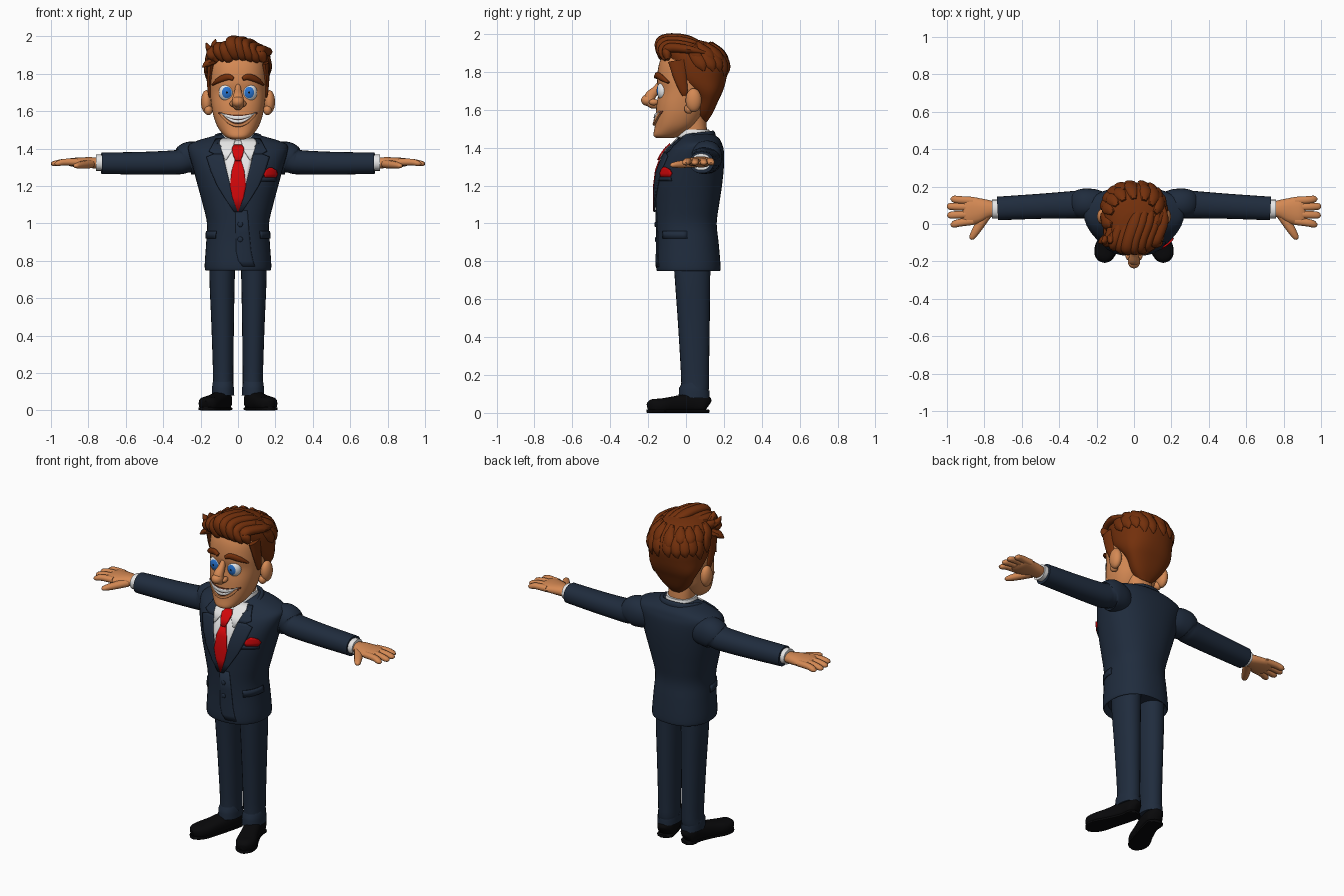
import bpy, bmesh, math, random
from mathutils import Vector

random.seed(4)

def mat(name, *c):
    m = bpy.data.materials.new(name)
    m.diffuse_color = (*c, 1)
    return m

SUIT = mat("navy cloth", .014, .025, .047)
SKIN = mat("tan skin", .66, .25, .088)
HAIR = mat("auburn hair", .17, .029, .0035)
BLACK = mat("black leather", .0025, .0025, .003)
WHITE = mat("white", .8, .8, .8)
RED = mat("red silk", .65, .002, .003)
BLUE = mat("blue iris", .02, .17, .62)
DARK = mat("dark mouth", .16, .04, .02)

def finish(name, bm, *mats, thick=0):
    bmesh.ops.recalc_face_normals(bm, faces=bm.faces)
    me = bpy.data.meshes.new(name)
    bm.to_mesh(me)
    bm.free()
    for m in mats:
        me.materials.append(m)
    me.shade_smooth()
    me.set_sharp_from_angle(angle=math.radians(45))
    ob = bpy.data.objects.new(name, me)
    bpy.context.collection.objects.link(ob)
    if thick:
        sol = ob.modifiers.new("thickness", 'SOLIDIFY')
        sol.thickness, sol.offset = thick, 0

def smooth(rows, n=4):
    """Catmull-Rom through rows of numbers."""
    r, out = [Vector(p) for p in rows], []
    for i in range(len(r) - 1):
        p0, p1, p2, p3 = r[max(i - 1, 0)], r[i], r[i + 1], r[min(i + 2, len(r) - 1)]
        for k in range(n):
            t = k / n
            out.append(.5 * (2 * p1 + (p2 - p0) * t + (2 * p0 - 5 * p1 + 4 * p2 - p3) * t * t
                             + (3 * p1 - p0 - 3 * p2 + p3) * t ** 3))
    return out + [r[-1]]

def power(v, e):
    return math.copysign(abs(v) ** e, v)

def skin(name, rings, m, closed=True, thick=0):
    """Join rows of points; closed rows become a capped tube, open rows a thin plate."""
    bm = bmesh.new()
    vs = [[bm.verts.new(p) for p in r] for r in rings]
    n = len(vs[0])
    for a, b in zip(vs, vs[1:]):
        for i in range(n if closed else n - 1):
            bm.faces.new((a[i], a[(i + 1) % n], b[(i + 1) % n], b[i]))
    if closed:
        bm.faces.new(vs[0])
        bm.faces.new(vs[-1])
    finish(name, bm, m, thick=thick)

def ring_point(r, a, n=2.3, off=0):
    """Point on a section r = (z, y front, y back, half width); angle from the front."""
    z, yf, yb, rx = r
    return Vector(((rx + off) * power(math.sin(a), 2 / n),
                   (yf + yb) / 2 - ((yb - yf) / 2 + off) * power(math.cos(a), 2 / n), z))

def loft(name, rows, m, n=2.3, seg=40):
    skin(name, [[ring_point(r, 2 * math.pi * i / seg, n) for i in range(seg)] for r in rows], m)

def section(rows, z):
    for a, b in zip(rows, rows[1:]):
        if a[0] <= z <= b[0]:
            return a.lerp(b, (z - a[0]) / (b[0] - a[0] + 1e-9))
    return rows[-1]

def on_front(rows, x, z, off=0, n=2.3):
    r = section(rows, z)
    p = ring_point(r, math.asin(min(1, abs(x) / r[3]) ** (n / 2)), n)
    return Vector((x, p.y - off, z))

def patch(name, rows, edges, m, off=.004, s=1, thick=.006):
    """Thin plate on the front of a loft; edges = (z, x0, x1) top to bottom."""
    skin(name, [[on_front(rows, s * (x0 + (x1 - x0) * i / 8), z, off) for i in range(9)]
                for z, x0, x1 in edges], m, False, thick)

def tube(name, pts, m, ref=(0, 1, 0), s=1, seg=14, n=2.2, floor=-1):
    """Tube through (x, y, z, half size along ref, other half size)."""
    P, rings = smooth(pts), []
    for i, p in enumerate(P):
        t = Vector((P[min(i + 1, len(P) - 1)] - P[max(i - 1, 0)])[:3]).normalized()
        u = Vector(ref)
        u = (u - t * u.dot(t)).normalized()
        v = t.cross(u)
        ring = []
        for j in range(seg):
            a = 2 * math.pi * j / seg
            q = Vector(p[:3]) + u * p[3] * power(math.cos(a), 2 / n) + v * p[4] * power(math.sin(a), 2 / n)
            ring.append((q.x * s, q.y, max(q.z, floor)))
        rings.append(ring)
    skin(name, rings, m)

def ball(name, c, size, *mats):
    bm = bmesh.new()
    bmesh.ops.create_uvsphere(bm, u_segments=24, v_segments=24, radius=1)
    for v in bm.verts:
        v.co = Vector((v.co.x, -v.co.z, v.co.y))
    if len(mats) > 1:  # iris and pupil around the front pole
        for f in bm.faces:
            d = -f.calc_center_median().normalized().y
            f.material_index = 2 if d > .985 else 1 if d > .82 else 0
    for v in bm.verts:
        v.co = Vector(c) + Vector([a * b for a, b in zip(v.co, size)])
    finish(name, bm, *mats)

# Jacket body
jacket = smooth([(.78, -.13, .16, .15), (.748, -.15, .178, .172), (.78, -.158, .182, .178), (.9, -.155, .172, .17),
                 (1.0, -.157, .162, .166), (1.1, -.16, .175, .188), (1.2, -.16, .19, .215), (1.3, -.145, .2, .242),
                 (1.38, -.105, .2, .265), (1.42, -.065, .19, .262), (1.445, -.04, .178, .21), (1.465, -.02, .155, .14),
                 (1.478, -.01, .135, .085)])
loft("jacket", jacket, SUIT)

# Shirt front, tie, closing edge, buttons and breast pocket
patch("shirt_front", jacket, [(1.455, -.09, .09), (1.42, -.09, .09), (1.37, -.08, .08), (1.3, -.065, .065),
                              (1.2, -.042, .042), (1.1, -.018, .018), (1.06, -.004, .004)], WHITE)
patch("tie_knot", jacket, [(1.42, -.02, .02), (1.4, -.033, .033), (1.37, -.027, .027), (1.335, -.014, .014)],
      RED, .018, thick=.009)
patch("tie_blade", jacket, [(1.345, -.014, .014), (1.28, -.034, .034), (1.2, -.043, .043), (1.14, -.03, .03),
                            (1.065, -.003, .003)], RED, .011)
patch("jacket_overlap", jacket, [(1.07, -.012, .05), (.95, -.012, .06), (.85, -.01, .07), (.8, .002, .08),
                                 (.77, .025, .09)], SUIT, .0005, thick=.005)
for z in (.995, .915):
    ball("jacket_button", on_front(jacket, .012, z, .004), (.014, .006, .014), SUIT)
patch("breast_pocket", jacket, [(1.247, .12, .2), (1.225, .12, .2)], SUIT, .004)
patch("pocket_square", jacket, [(1.298, .165, .178), (1.285, .148, .203), (1.265, .138, .21), (1.245, .145, .2)],
      RED, .008, thick=.009)

# Jacket collar, neck and shirt collar band
half = [(.11, -.055, 1.41, .022, .012), (.118, .04, 1.448, .026, .014), (.078, .12, 1.458, .028, .014)]
tube("jacket_collar", half + [(0, .142, 1.46, .03, .014)] + [(-p[0], *p[1:]) for p in half[::-1]], SUIT, (0, 0, 1))
loft("neck", smooth([(1.38, -.02, .11, .075), (1.5, -.03, .11, .075), (1.6, -.03, .1, .08)]), SKIN)
loft("shirt_collar_band", smooth([(1.4, -.06, .13, .095), (1.46, -.045, .13, .09), (1.495, -.035, .122, .083)]), WHITE)

for s in (1, -1):
    # Shirt collar wings, lapels and wrapped pocket flaps
    patch("shirt_collar_wing", jacket, [(1.455, .012, .09), (1.43, .02, .1), (1.39, .03, .088), (1.34, .062, .07)],
          WHITE, .011, s)
    patch("lapel_top", jacket, [(1.45, .085, .12), (1.41, .088, .14), (1.385, .086, .155), (1.37, .083, .125)],
          SUIT, .009, s, .008)
    patch("lapel", jacket, [(1.375, .082, .115), (1.355, .078, .168), (1.28, .06, .145), (1.2, .04, .11),
                            (1.12, .018, .06), (1.06, -.002, .02)], SUIT, .008, s, .008)
    skin("pocket_flap", [[ring_point(section(jacket, z), s * (.72 + .85 * i / 8), 2.3, .003) for i in range(9)]
                         for z in (.96, .92)], SUIT, False, .006)
    # Arms: sleeve, shirt cuff, hand
    tube("sleeve", [(.14, .1, 1.34, .06, .07), (.2, .105, 1.346, .078, .082), (.25, .11, 1.35, .08, .088),
                    (.277, .108, 1.345, .079, .082), (.295, .105, 1.334, .075, .069), (.33, .103, 1.327, .073, .065),
                    (.5, .095, 1.322, .067, .061), (.73, .083, 1.322, .063, .057)], SUIT, s=s, seg=24)
    tube("shirt_cuff", [(.7, .08, 1.325, .05, .044), (.758, .08, 1.325, .05, .044)], WHITE, s=s, seg=20)
    tube("palm", [(.74, .08, 1.322, .037, .029), (.79, .08, 1.325, .052, .03), (.84, .073, 1.326, .07, .027),
                  (.89, .069, 1.327, .076, .023), (.915, .069, 1.327, .06, .014)], SKIN, s=s)
    for y0, y1, tip in ((.124, .133, .98), (.09, .094, 1), (.052, .047, .998), (.016, -.002, .98)):
        tube("finger", [(.86, y0, 1.328, .021, .019), (.93, (y0 + y1) / 2, 1.328, .0205, .018),
                        (tip - .015, y1, 1.32, .018, .014), (tip, y1, 1.318, .006, .004)], SKIN, s=s, seg=10)
    tube("thumb", [(.79, .05, 1.318, .028, .023), (.825, -.005, 1.314, .025, .021), (.85, -.045, 1.311, .021, .018),
                   (.867, -.073, 1.308, .015, .012), (.872, -.083, 1.308, .004, .004)], SKIN, (1, 0, 0), s, 10)
    # Legs and shoes
    tube("trouser_leg", [(.08, .03, .86, .068, .1), (.085, .034, .72, .068, .094), (.082, .042, .45, .06, .083),
                         (.079, .048, .16, .054, .073), (.08, .044, .125, .059, .08), (.08, .043, .08, .06, .082)],
         SUIT, (1, 0, 0), s, 24)
    tube("shoe", [(.072, .116, .04, .02, .03), (.077, .095, .05, .046, .05), (.088, .03, .053, .049, .053),
                  (.12, -.06, .044, .053, .044), (.149, -.13, .038, .059, .038), (.165, -.178, .036, .046, .036),
                  (.172, -.2, .032, .018, .02)], BLACK, (1, 0, 0), s, 20, 2.6, floor=.012)
    tube("shoe_sole", [(.072, .118, .009, .022, .009), (.077, .095, .009, .048, .009), (.088, .03, .009, .046, .009),
                       (.12, -.06, .009, .053, .009), (.149, -.13, .009, .061, .009), (.165, -.18, .009, .047, .009),
                       (.172, -.203, .009, .018, .009)], BLACK, (1, 0, 0), s, 16, 4)

# Head and nose
head = smooth([(1.45, -.155, -.07, .035), (1.465, -.172, -.02, .068), (1.51, -.165, .05, .106), (1.57, -.16, .09, .13),
               (1.63, -.155, .11, .142), (1.7, -.145, .14, .15), (1.76, -.153, .17, .153), (1.85, -.14, .18, .15),
               (1.92, -.1, .15, .12), (1.95, -.05, .12, .08)])
loft("head", head, SKIN)
tube("nose", [(0, -.13, 1.75, .012, .015), (0, -.155, 1.71, .018, .02), (0, -.19, 1.668, .03, .03),
              (0, -.185, 1.635, .03, .026), (0, -.15, 1.625, .02, .02)], SKIN, (1, 0, 0), seg=18)
ball("nose_tip", (0, -.202, 1.65), (.033, .035, .03), SKIN)
for s in (1, -1):
    ball("nostril", (s * .028, -.17, 1.64), (.017, .025, .017), SKIN)

# Grinning mouth: crescents that meet at the raised corners
def grin(w, up, low):
    q = [(-1 + i / 8) for i in range(17)]
    return [(w * k, up + (1.594 - up) * k * k, low + (1.59 - low) * k * k) for k in q]

for name, m, off, shape in (("mouth", DARK, .003, grin(.106, 1.579, 1.531)),
                            ("upper_teeth", WHITE, .007, grin(.095, 1.574, 1.556)),
                            ("lower_teeth", WHITE, .006, grin(.088, 1.552, 1.538))):
    skin(name, [[on_front(head, x, zt + (zb - zt) * j / 3, off) for j in range(4)] for x, zt, zb in shape],
         m, False, .005)
tube("lower_lip", [(*on_front(head, x, zb - .006, .004), .009, .009) for x, zt, zb in grin(.09, 1.575, 1.53)[::2]],
     SKIN, (0, 0, 1), seg=8)

for s in (1, -1):
    # Eyes, brows, ears, sideburns
    ball("eye", (s * .06, on_front(head, .06, 1.7).y + .02, 1.7), (.043, .038, .05), WHITE, BLUE, BLACK)
    tube("eyebrow", [(*on_front(head, x, z, .006), h, .012) for x, z, h in
                     ((.025, 1.772, .01), (.055, 1.783, .017), (.1, 1.768, .016), (.133, 1.742, .005))],
         HAIR, (0, 0, 1), s, 10)
    ball("ear", (s * .168, .04, 1.65), (.03, .042, .063), SKIN)
    ball("ear_lobe", (s * .158, .015, 1.605), (.022, .024, .026), SKIN)
    tube("sideburn", [(.145, -.045, 1.86, .05, .018), (.152, -.03, 1.77, .035, .014), (.15, -.012, 1.7, .022, .012),
                      (.146, -.008, 1.675, .012, .008)], HAIR, s=s)

# Hair mass
hair = smooth([(1.535, .07, .11, .035), (1.58, .05, .14, .085), (1.65, .05, .172, .13), (1.7, .01, .195, .155),
               (1.76, -.065, .212, .167), (1.84, -.095, .222, .17), (1.91, -.13, .185, .152), (1.95, -.125, .13, .115),
               (1.97, -.1, .06, .065)])
loft("hair", hair, HAIR, 2.4)

# Quiff locks sweep up from the forehead and back to one side
for i in range(8):
    x = -.13 + .036 * i
    d, j, w = -2.4 * x * x, random.uniform(-.012, .012), random.uniform(.024, .034)
    tube("quiff_lock", [(x + .02, -.115 - d * .5, 1.868 + j / 2, .01, .01), (x + .005, -.135 - d, 1.895 + j, w, .022),
                        (x - .015, -.138 - d, 1.95 + d + j, w, .026), (x - .005, -.08, 1.97 + d + j, w, .026),
                        (x + .03, .02, 1.96 + d + j, w, .022), (x * .8 + .06, .11 + j, 1.925 + d * .7, .006, .006)],
         HAIR, (1, 0, 0), seg=10)

# Loose flicks at the side of the quiff
for x, z, b in ((-.17, 1.965, 1.89), (-.19, 1.835, 1.88), (-.12, 1.985, 1.92)):
    tube("flick", [(-.1, -.06, b, .03, .02), ((x - .1) / 2 - .015, -.085, (z + b) / 2, .026, .02), (x, -.1, z, .003, .003)],
         HAIR, seg=8)

# Overlapping locks over the crown and back
for top, tip, off, count in ((1.91, 1.79, 0, 11), (1.95, 1.86, .003, 9)):
    for i in range(count):
        a, drop = math.pi + (i / (count - 1) - .5) * 3.2, random.uniform(-.02, .02)
        pts = [(*ring_point(section(hair, top + (tip + drop - top) * f), a + .15 * f, 2.4, off), w, min(w, .012))
               for f, w in ((0, .014), (.35, .03), (.7, .027), (1, .004))]
        tube("back_lock", pts, HAIR, (math.cos(a), math.sin(a), 0), seg=8)
